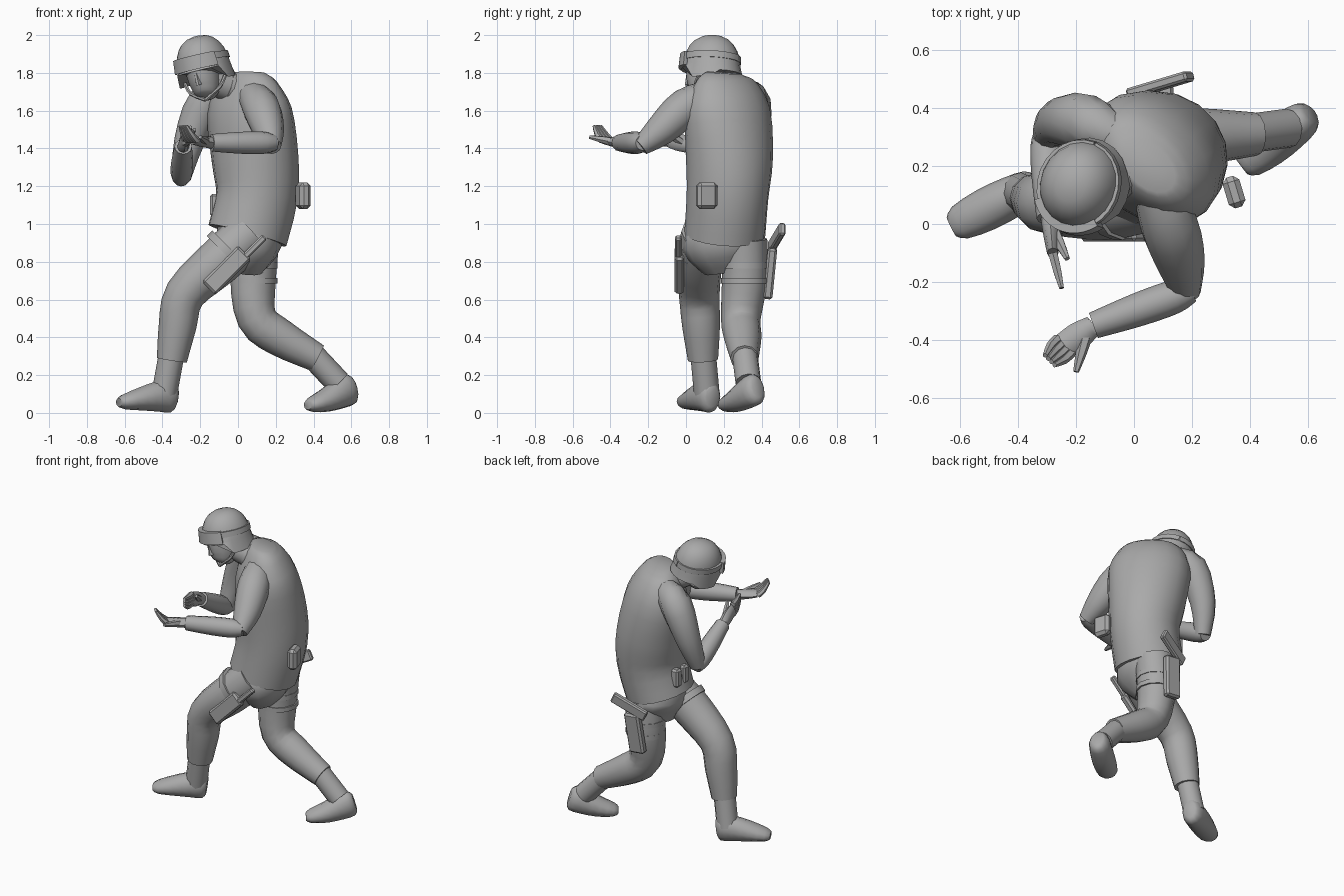
import bpy, bmesh, math
from mathutils import Vector, Matrix

default_cube = bpy.data.objects.get("Cube")
if default_cube:
    bpy.data.objects.remove(default_cube, do_unlink=True)

grey = bpy.data.materials.new("plain_grey")
grey.use_nodes = True
grey.diffuse_color = (.4, .4, .4, 1)
grey.node_tree.nodes["Principled BSDF"].inputs["Base Color"].default_value = grey.diffuse_color

X, Y, Z = Matrix.Identity(3)
SHOULDER_LINE = (X - Y).normalized()
HEAD = (Matrix.Translation((-.18, .135, 1.83))
        @ Matrix.Rotation(math.radians(-14), 4, 'Y')
        @ Matrix.Rotation(math.radians(-22), 4, 'Z'))


def finish(name, bm, matrix=Matrix(), angle=45):
    """Turn the bmesh into a grey object, smooth except at sharp edges."""
    bmesh.ops.recalc_face_normals(bm, faces=bm.faces)
    mesh = bpy.data.meshes.new(name)
    bm.to_mesh(mesh)
    bm.free()
    mesh.materials.append(grey)
    part = bpy.data.objects.new(name, mesh)
    bpy.context.collection.objects.link(part)
    part.matrix_world = matrix
    bpy.ops.object.select_all(action='DESELECT')
    part.select_set(True)
    bpy.context.view_layer.objects.active = part
    bpy.ops.object.shade_smooth_by_angle(angle=math.radians(angle))
    return part


def skin(bm, loops):
    """Bridge matching loops of vertices and close both ends."""
    for low, high in zip(loops, loops[1:]):
        for i in range(len(low)):
            bm.faces.new((low[i - 1], low[i], high[i], high[i - 1]))
    bm.faces.new(loops[0])
    bm.faces.new(loops[-1])


def smooth_keys(keys, steps):
    """Pass a smooth curve through the keys."""
    last = len(keys) - 1
    result = []
    for i in range(last):
        before, start, end, after = (keys[min(max(i + k, 0), last)] for k in (-1, 0, 1, 2))
        for step in range(steps):
            t = step / steps
            leave, arrive = (end - before) / 2, (after - start) / 2
            result.append(start + leave * t + (3 * (end - start) - 2 * leave - arrive) * t ** 2
                          + (2 * (start - end) + leave + arrive) * t ** 3)
    return result + [keys[-1]]


def loft(name, keys, ref=Y, sides=12, steps=3, matrix=Matrix()):
    """Sweep ovals along a path: each key is x, y, z, radius along ref, other radius."""
    keys = [Vector((*key, key[-1])[:5]) for key in keys]
    keys = smooth_keys(keys, steps)
    bm = bmesh.new()
    loops = []
    for i, key in enumerate(keys):
        ahead, behind = keys[min(i + 1, len(keys) - 1)], keys[max(i - 1, 0)]
        tangent = (ahead - behind).to_3d().normalized()
        across = tangent.cross(ref).normalized()
        along = across.cross(tangent)
        turns = [math.tau * j / sides for j in range(sides)]
        loops.append([bm.verts.new(key.to_3d() + along * key[3] * math.cos(turn)
                                   + across * key[4] * math.sin(turn)) for turn in turns])
    skin(bm, loops)
    return finish(name, bm, matrix)


def block(name, centre, size, along=Z, facing=Y, bevel=.012):
    """Bevelled box whose z runs along one direction and whose y faces another."""
    bm = bmesh.new()
    bmesh.ops.create_cube(bm, size=1)
    bmesh.ops.scale(bm, vec=size, verts=bm.verts)
    bmesh.ops.bevel(bm, geom=bm.edges[:], offset=bevel, segments=1, affect='EDGES')
    up = Vector(along).normalized()
    side = Vector(facing).cross(up).normalized()
    turn = Matrix((side, up.cross(side), up)).transposed().to_4x4()
    finish(name, bm, Matrix.Translation(centre) @ turn, 30)


def helmet_band(name, reach, low, high, thick, steps=24):
    """Curved strip round the helmet, reaching the same angle to both sides of its front."""
    bm = bmesh.new()
    rows = []
    for j in range(steps + 1):
        turn = math.radians(reach) * (2 * j / steps - 1)
        rise = .01 * (1 + math.cos(turn))
        profile = ((0, low), (thick, low), (thick * .6, high), (-.02, high))
        rows.append([bm.verts.new((math.sin(turn) * (.14 + out), -math.cos(turn) * (.155 + out), z + rise))
                     for out, z in profile])
    skin(bm, rows)
    finish(name, bm, HEAD)


def forearm(side, elbow, wrist, ref):
    elbow, wrist = Vector(elbow), Vector(wrist)
    shape = ((-.1, .04), (.1, .058), (.5, .058), (1, .046))
    loft(side + "_forearm", [(*elbow.lerp(wrist, t), r) for t, r in shape], ref)


def hand(side, wrist, knuckles, tips, thumb, spread):
    """Palm, four fingers fanned along the spread direction, and a thumb."""
    wrist, knuckles, tips, thumb = map(Vector, (wrist, knuckles, tips, thumb))
    loft(side + "_palm", [(*wrist, .036, .032), (*wrist.lerp(knuckles, .5), .048, .027),
                          (*knuckles, .046, .02)], spread, 8)
    for i in range(4):
        fan = spread * (i - 1.5) * .022
        middle = knuckles.lerp(tips, .5) - Z * .01
        loft(side + "_finger", [(*knuckles + fan, .018), (*middle + fan, .016),
                                (*tips + fan * .7, .009)], spread, 6, 2)
    base = wrist.lerp(knuckles, .2)
    loft(side + "_thumb", [(*base, .024), (*base.lerp(thumb, .5), .02), (*thumb, .01)], spread, 6)


def boot(side, top, ankle, heel, toe, sag):
    """Round shaft, and a foot that is tall at the heel and low at the blunt toe."""
    top, ankle, heel, toe = map(Vector, (top, ankle, heel, toe))
    loft(side + "_boot_shaft", [(*top.lerp(ankle, t), .068) for t in (0, .5, 1)])
    foot = []
    for t in (0, .08, .3, .6, .9, 1):
        arch = math.sin(math.pi * t)
        height = .085 - .05 * t + .02 * arch * (1 - t)
        end = .65 if t in (0, 1) else 1
        foot.append((*heel.lerp(toe, t) + Z * (height - sag * arch), height * end, (.055 + .02 * arch) * end))
    loft(side + "_boot_foot", foot, Z, steps=2)


# Torso, pelvis and neck
loft("jacket", [(.05, .205, .94, .215), (.1, .22, 1.15, .215, .22), (.09, .23, 1.35, .24, .22),
                (.06, .22, 1.6, .255, .19), (.05, .2, 1.75, .19, .12), (.05, .2, 1.8, .11, .07)],
     SHOULDER_LINE, 18)
loft("pelvis", [(.05, .2, 1, .19, .16), (.06, .2, .88, .22, .17), (.05, .22, .75, .12, .08)])
loft("neck", [(.03, .2, 1.7, .08), (-.06, .17, 1.73, .08), (-.15, .13, 1.77, .07)])
loft("collar", [(.03, .2, 1.7, .09), (-.06, .17, 1.73, .085)])

# Head
loft("face", [(0, -.07, -.16, .03), (0, -.06, -.14, .06, .07), (0, -.04, -.08, .08, .1),
              (0, -.03, .03, .09, .11)], X, matrix=HEAD)
loft("nose", [(0, -.13, -.085, .016, .022), (0, -.13, -.02, .01, .012)], X, 6, matrix=HEAD)
for side in (-1, 1):
    loft("chin_strap", [(side * .12, -.02, -.06, .01), (side * .085, -.06, -.12, .01),
                        (0, -.09, -.17, .01)], X + Z, 6, matrix=HEAD)

# Helmet: a dome on a flared skirt that is cut higher at the front and back
dome = [(0, 0, -.08, .15, .165)]
for j in range(7):
    turn = math.radians(14.5 * j)
    spread = math.cos(turn) ** .8
    dome.append((0, 0, .17 * math.sin(turn), .14 * spread, .155 * spread))
helmet = loft("helmet", dome, X, 20, 1, HEAD)
for vert in helmet.data.vertices:
    if vert.co.z < -.05:
        vert.co.z += .07 if vert.co.y < -.09 else .03 if vert.co.y > .09 else 0
helmet_band("goggle_strap", 179, .015, .05, .005)
helmet_band("goggles", 52, -.02, .055, .022)

# Left arm reaching across the front, right arm folded
left_wrist, right_wrist = (-.14, -.35, 1.43), (-.29, .02, 1.41)
loft("left_upper_arm", [(.06, .15, 1.7, .07), (.12, 0, 1.62, .1), (.16, -.13, 1.5, .085),
                        (.18, -.24, 1.41, .05)], X)
forearm("left", (.17, -.24, 1.43), left_wrist, Z)
hand("left", left_wrist, (-.24, -.42, 1.44), (-.29, -.47, 1.52), (-.2, -.51, 1.46), SHOULDER_LINE)
loft("right_upper_arm", [(-.05, .3, 1.7, .07), (-.17, .35, 1.64, .1), (-.26, .35, 1.43, .08),
                         (-.3, .3, 1.24, .05)], X)
forearm("right", (-.3, .3, 1.25), right_wrist, X)
hand("right", right_wrist, (-.28, -.1, 1.46), (-.25, -.22, 1.49), (-.23, -.12, 1.5), Z)

# Legs in a long stride
loft("left_trouser", [(.06, .1, .95, .125), (-.1, .07, .8, .125), (-.28, .07, .63, .108),
                      (-.32, .08, .46, .1), (-.35, .09, .28, .08)])
loft("right_trouser", [(.1, .31, .92, .12), (.08, .31, .7, .12), (.1, .29, .5, .105),
                       (.22, .3, .4, .1), (.42, .31, .29, .075)])
boot("left", (-.35, .09, .32), (-.39, .11, .1), (-.33, .14, 0), (-.63, -.01, .02), 0)
boot("right", (.38, .31, .32), (.53, .33, .16), (.61, .38, .05), (.37, .2, .005), .02)

# Thigh straps and carried gear
for z in (.7, .78):
    loft("right_thigh_strap", [(.085, .31, z - .015, .125), (.085, .31, z + .015, .125)])
loft("left_thigh_strap", [(-.04, .08, .87, .135), (-.07, .08, .84, .135)])
thigh = X + Z
block("left_thigh_pouch", (-.06, -.035, .755), (.1, .05, .27), thigh)
block("left_thigh_tool", (.085, -.04, .875), (.035, .035, .16), thigh, bevel=.008)
block("right_holster", (.07, .445, .74), (.11, .05, .27), (.1, .1, 1))
block("right_holster_grip", (.09, .48, .925), (.07, .035, .24), (.2, .06, .1), bevel=.008)
block("back_pouch", (.345, .11, 1.15), (.06, .11, .14), facing=Y - X * .3, bevel=.018)
for y in (.2, .275):
    block("belt_pouch", (-.12, y, 1.1), (.055, .055, .12))
